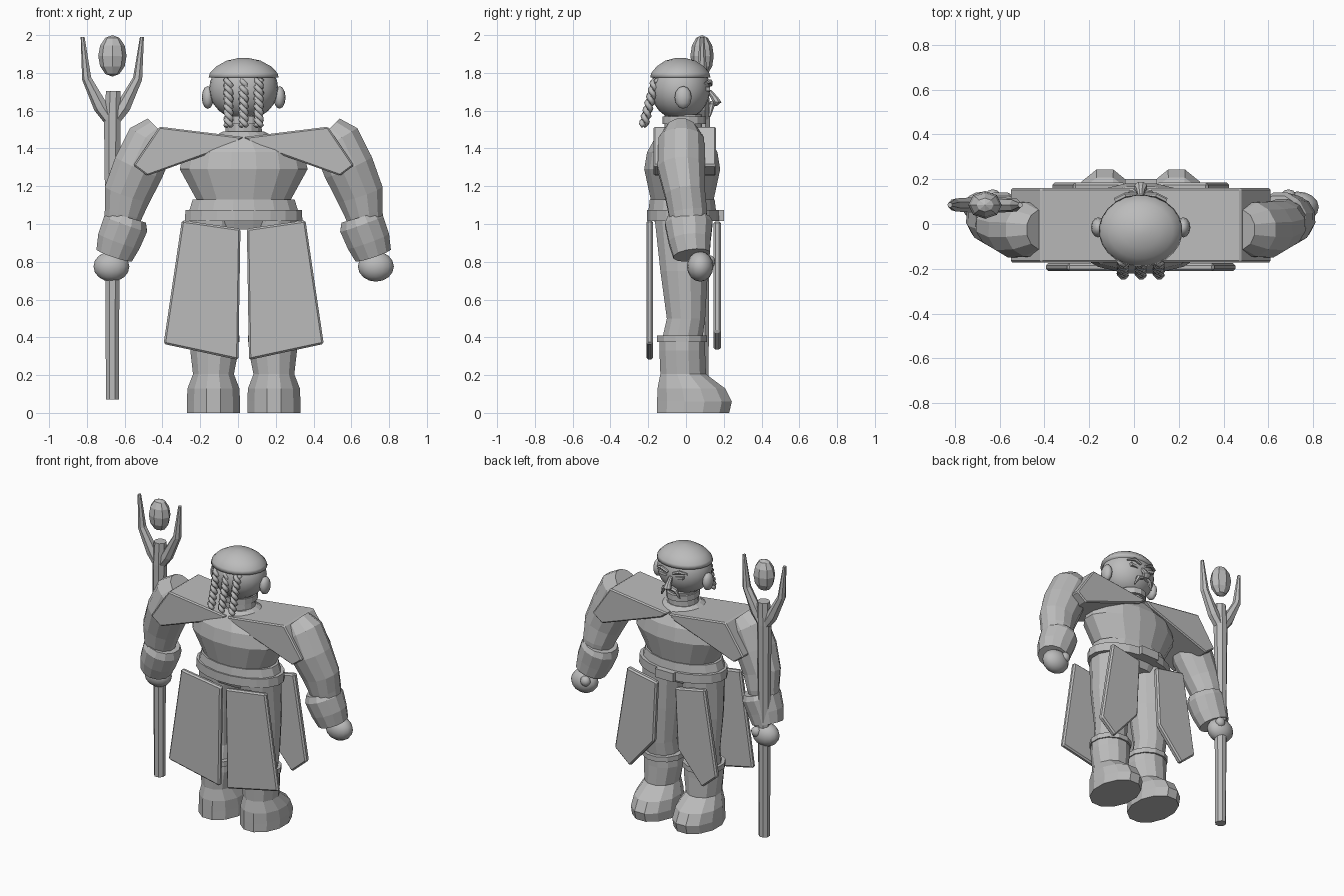
import bpy, bmesh, math
from mathutils import Vector

if "Cube" in bpy.data.objects:
    bpy.data.objects.remove(bpy.data.objects["Cube"])

CX = 0.03  # body centre line
stone = bpy.data.materials.new("plain grey")
stone.diffuse_color = (0.5, 0.5, 0.5, 1)
stone.use_nodes = True
stone.node_tree.nodes["Principled BSDF"].inputs["Base Color"].default_value = stone.diffuse_color


def finish(name, bm, smooth=False, bevel=0):
    bmesh.ops.recalc_face_normals(bm, faces=bm.faces)
    me = bpy.data.meshes.new(name)
    bm.to_mesh(me)
    bm.free()
    ob = bpy.data.objects.new(name, me)
    bpy.context.collection.objects.link(ob)
    me.materials.append(stone)
    if smooth:
        me.shade_smooth()
    if bevel:
        mod = ob.modifiers.new("edge", 'BEVEL')
        mod.width, mod.segments = bevel, 1
    return ob


def loft(name, rings, n=12, upright=False, smooth=False):
    """Rings of (x, y, z, half width, half depth) joined into a capped tube."""
    bm = bmesh.new()
    pts = [Vector(r[:3]) for r in rings]
    loops = []
    for i, r in enumerate(rings):
        t = Vector((0, 0, 1)) if upright else pts[min(i + 1, len(pts) - 1)] - pts[max(i - 1, 0)]
        u = Vector((0, 1, 0)).cross(t).normalized()
        v = t.cross(u).normalized()
        loops.append([bm.verts.new(pts[i] + u * r[3] * math.cos(a) + v * r[4] * math.sin(a))
                      for a in (2 * math.pi * (k + 0.5) / n for k in range(n))])
    for a, b in zip(loops, loops[1:]):
        for k in range(n):
            bm.faces.new((a[k], a[(k + 1) % n], b[(k + 1) % n], b[k]))
    bm.faces.new(loops[0])
    bm.faces.new(loops[-1])
    return finish(name, bm, smooth)


def slab(name, outline, y0, y1, bevel=0):
    """Outline in x, z pulled from y0 to y1."""
    bm = bmesh.new()
    f = bm.faces.new([bm.verts.new((x, y0, z)) for x, z in outline])
    ext = bmesh.ops.extrude_face_region(bm, geom=[f])
    bmesh.ops.translate(bm, vec=(0, y1 - y0, 0),
                        verts=[g for g in ext["geom"] if isinstance(g, bmesh.types.BMVert)])
    return finish(name, bm, bevel=bevel)


def ball(name, loc, size, seg=16, smooth=True):
    bm = bmesh.new()
    bmesh.ops.create_uvsphere(bm, u_segments=seg, v_segments=max(6, seg // 2), radius=1)
    bmesh.ops.scale(bm, vec=size, verts=bm.verts)
    bmesh.ops.translate(bm, vec=loc, verts=bm.verts)
    return finish(name, bm, smooth)


# Torso, hips, waist wrap, belt and buckle
loft("torso", [(CX, -.02, 1.10, .25, .16), (CX, -.02, 1.13, .255, .17), (CX, -.02, 1.29, .345, .205),
               (CX, -.02, 1.38, .325, .19), (CX, -.02, 1.45, .19, .15), (CX, -.02, 1.49, .11, .11)],
     16, True)
loft("hips", [(CX, -.02, .97, .25, .13), (CX, -.02, 1.06, .28, .17)], 16, True)
loft("waist_wrap", [(CX, -.02, 1.05, .30, .185), (CX, -.02, 1.13, .275, .175)], 16, True)
loft("belt", [(CX, -.015, 1.015, .315, .195), (CX, -.015, 1.075, .312, .195)], 20, True)
slab("buckle", [(CX - .07, 1.015), (CX + .07, 1.015), (CX + .07, 1.075), (CX - .07, 1.075)], .16, .20)

# Neck and collar
loft("neck", [(CX, -.015, 1.46, .10, .10), (CX, -.015, 1.58, .095, .10)], 14, True)
loft("collar", [(CX, -.01, 1.53, .105, .115), (CX, -.01, 1.57, .105, .115)], 14, True)

# Head with a slightly proud skull cap
ball("head", (CX, -.03, 1.715), (.183, .158, .165), 24)
loft("skull_cap", [(CX, -.03, 1.775, .187, .161), (CX, -.03, 1.80, .180, .155), (CX, -.03, 1.835, .145, .125),
                   (CX, -.03, 1.865, .09, .08), (CX, -.03, 1.88, .02, .02)], 24, True, True)

for s, side in ((-1, "left"), (1, "right")):
    def X(x):
        return CX + s * x

    ball(side + "_ear", (X(.19), -.015, 1.67), (.032, .045, .06), 12)

    # Face pieces
    slab(side + "_eye", [(X(.03), 1.715), (X(.095), 1.725), (X(.09), 1.705), (X(.04), 1.70)], .08, .127)
    loft(side + "_brow", [(X(.02), .128, 1.735, .008, .012), (X(.07), .128, 1.755, .012, .012),
                          (X(.115), .105, 1.745, .004, .012)], 6)
    loft(side + "_moustache", [(X(.005), .14, 1.64, .014, .018), (X(.045), .135, 1.625, .016, .016),
                               (X(.07), .125, 1.57, .005, .006)], 6)

    # Sloping shoulder plate
    slab(side + "_shoulder_plate", [(X(0), 1.46), (X(.446), 1.515), (X(.584), 1.31), (X(.51), 1.255),
                                    (X(.05), 1.42)], -.172, .16, .008)

    # Arm, bracer, fist and thumb
    loft(side + "_arm", [(X(.44), -.025, 1.49, .10, .09), (X(.49), -.025, 1.44, .135, .125),
                         (X(.555), -.025, 1.30, .14, .13), (X(.615), -.005, 1.16, .13, .11),
                         (X(.635), .01, 1.06, .105, .105), (X(.67), .025, .90, .08, .08)], 12)
    loft(side + "_bracer", [(X(.615), .015, 1.035, .105, .115), (X(.625), .015, 1.00, .125, .13),
                            (X(.66), .02, .91, .12, .115), (X(.685), .03, .835, .102, .10)], 12)
    ball(side + "_fist", (X(.70), .075, .775), (.095, .07, .08), 16)
    ball(side + "_thumb", (X(.66), .125, .80), (.035, .03, .035), 10)

    # Leg, boot cuff and boot
    loft(side + "_leg", [(X(.16), -.02, .39, .11, .11), (X(.165), 0, .50, .11, .105),
                         (X(.16), -.01, .75, .13, .13), (X(.15), -.02, 1.02, .135, .15)], 12, True)
    loft(side + "_boot_cuff", [(X(.155), -.02, .375, .138, .137), (X(.155), -.02, .41, .138, .137)], 12, True)
    loft(side + "_boot", [(X(.16), .037, 0, .145, .198), (X(.16), .045, .06, .146, .205),
                          (X(.16), .028, .13, .142, .185), (X(.16), -.015, .205, .112, .125),
                          (X(.155), -.02, .33, .132, .125), (X(.155), -.02, .38, .13, .125)], 12, True)

    # Hanging skirt panels, straight behind and pointed at the face side
    slab(side + "_rear_panel", [(X(.017), .975), (X(.327), 1.02), (X(.424), .365), (X(.028), .28)],
         -.21, -.175, .01)
    slab(side + "_fore_panel", [(X(.07), .97), (X(.30), 1.015), (X(.395), .43), (X(.28), .33), (X(.09), .55)],
         .145, .185, .01)

# Nose
loft("nose", [(CX, .12, 1.71, .012, .015), (CX, .15, 1.67, .02, .022), (CX, .165, 1.645, .03, .025),
              (CX, .15, 1.625, .015, .015)], 8, True)

# Three twisted braids, each made of two strands
for b, dx in enumerate((-.08, 0, .08)):
    for strand in (0, 1):
        rings = []
        for i in range(25):
            t = i / 24
            a = t * 7 * math.pi + strand * math.pi
            rings.append((CX + dx + .014 * math.cos(a), -.16 - .065 * t + .014 * math.sin(a),
                          1.765 - .245 * t, .015, .015))
        loft(f"braid_{b}_strand_{strand}", rings, 6, False, True)

# Forked staff with a floating egg-shaped stone
SX, SY = -.665, .085
loft("staff_shaft", [(SX, SY, .07, .037, .037), (SX, SY, 1.1, .042, .042), (SX, SY, 1.55, .048, .045),
                     (SX + .005, SY, 1.705, .042, .04)], 8, True)
for s, side in ((-1, "left"), (1, "right")):
    loft(side + "_staff_prong", [(SX, SY, 1.53, .03, .035), (SX + s * .06, SY, 1.62, .04, .035),
                                 (SX + s * .135, SY, 1.77, .026, .03), (SX + s * .157, SY, 1.99, .011, .012)], 7)
ball("staff_stone", (SX, SY, 1.89), (.075, .062, .11), 8, False)
